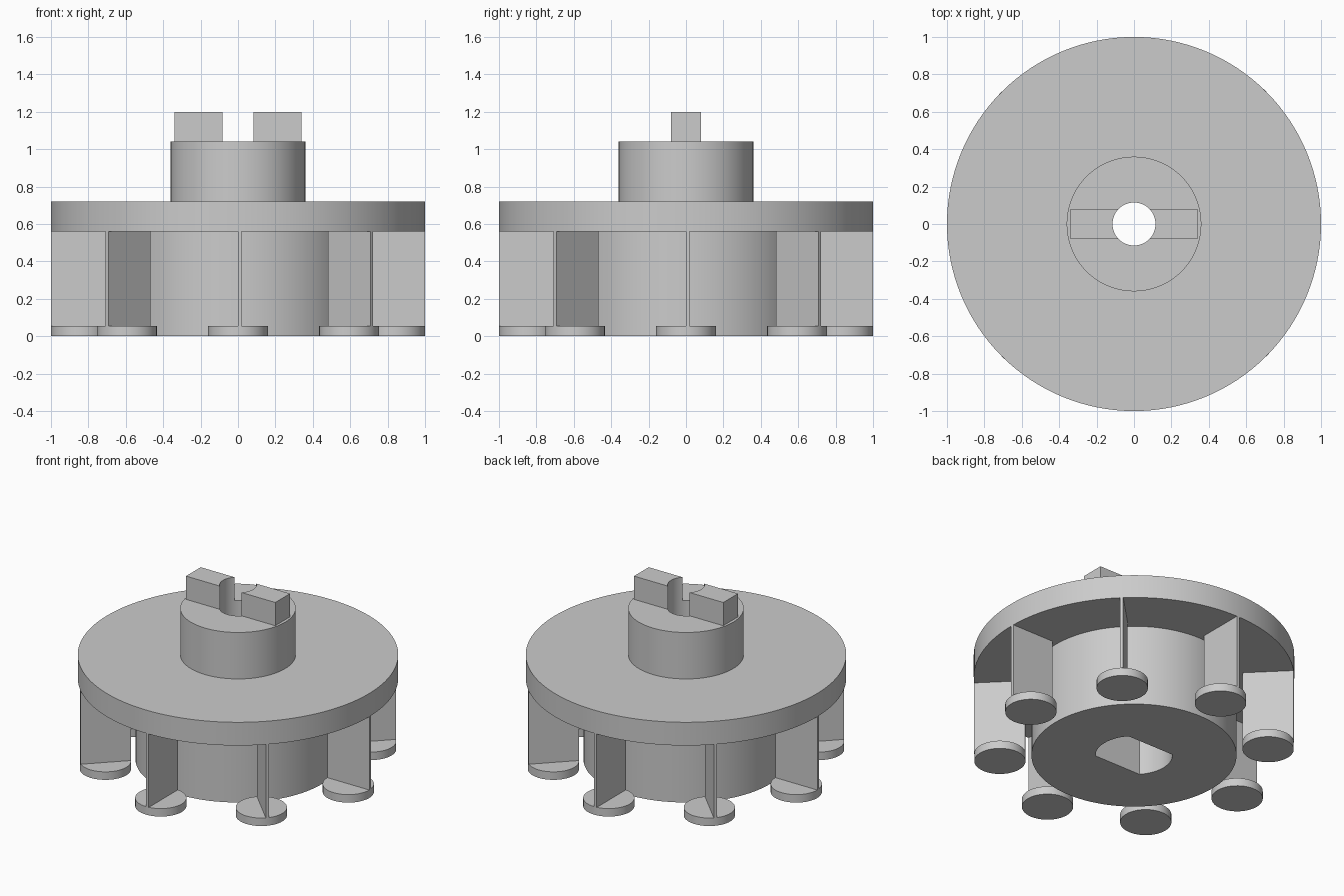
import bpy
import bmesh
from math import radians, pi, sin, cos, asin
from mathutils import Matrix, Vector

cube = bpy.data.objects.get("Cube")
if cube:
    bpy.data.objects.remove(cube, do_unlink=True)

# Single plain grey material
GREY = (0.6, 0.6, 0.6, 1.0)
grey = bpy.data.materials.new("plain grey")
grey.use_nodes = True
grey.diffuse_color = GREY
grey.node_tree.nodes["Principled BSDF"].inputs["Base Color"].default_value = GREY


def prism(name, outline, z0, z1, turn=0.0):
    """Extrude a closed 2D outline from z0 to z1, then turn it about z."""
    bm = bmesh.new()
    face = bm.faces.new([bm.verts.new((x, y, z0)) for x, y in outline])
    top = bmesh.ops.extrude_face_region(bm, geom=[face])["geom"]
    verts = [v for v in top if isinstance(v, bmesh.types.BMVert)]
    bmesh.ops.translate(bm, verts=verts, vec=Vector((0, 0, z1 - z0)))
    bmesh.ops.rotate(bm, verts=bm.verts, matrix=Matrix.Rotation(turn, 3, "Z"))
    bmesh.ops.recalc_face_normals(bm, faces=bm.faces)
    mesh = bpy.data.meshes.new(name)
    bm.to_mesh(mesh)
    bm.free()
    mesh.materials.append(grey)
    obj = bpy.data.objects.new(name, mesh)
    bpy.context.collection.objects.link(obj)
    return obj


def arc(radius, start, end, steps, cx=0.0):
    return [(cx + radius * cos(start + (end - start) * i / steps),
             radius * sin(start + (end - start) * i / steps))
            for i in range(steps + 1)]


def circle(radius, steps=96, cx=0.0):
    return arc(radius, 0, 2 * pi, steps, cx)[:-1]


def rectangle(x0, x1, y0, y1):
    return [(x0, y0), (x1, y0), (x1, y1), (x0, y1)]


def select_only(obj):
    bpy.ops.object.select_all(action="DESELECT")
    obj.select_set(True)
    bpy.context.view_layer.objects.active = obj


def cut(obj, cutter):
    mod = obj.modifiers.new("cut", "BOOLEAN")
    mod.operation = "DIFFERENCE"
    mod.solver = "EXACT"
    mod.object = cutter
    select_only(obj)
    bpy.ops.object.modifier_apply(modifier=mod.name)


def smooth(obj):
    select_only(obj)
    bpy.ops.object.shade_smooth_by_angle(angle=radians(30))


# Turned body: hub, flange disc and upper boss
hub = prism("hub", circle(0.64), 0, 0.56)
disc = prism("flange_disc", circle(1.0, 128), 0.56, 0.72)
boss = prism("boss", circle(0.36), 0.72, 1.04)

# Drive key across the boss, split in two by the bore
key = prism("drive_key", rectangle(-0.34, 0.34, -0.08, 0.08), 1.04, 1.2)

# Round bore through the upper parts
bore = prism("bore_cutter", circle(0.115, 64), 0.3, 1.4)
for part in (disc, boss, key):
    cut(part, bore)

# Shaft socket under the hub: a circle with two flats
flat = asin(0.16 / 0.24)
outline = arc(0.24, -flat, flat, 16) + arc(0.24, pi - flat, pi + flat, 16)
socket = prism("socket_cutter", outline, -0.2, 0.8)
cut(hub, socket)

for cutter in (bore, socket):
    bpy.data.objects.remove(cutter, do_unlink=True)
for part in (hub, disc, boss, key):
    smooth(part)

# Eight thin radial blades, each standing on a round foot
for i in range(8):
    turn = i * pi / 4
    prism(f"blade_{i + 1}", rectangle(0.68, 1.0, 0, 0.02), 0.055, 0.56, turn)
    smooth(prism(f"foot_{i + 1}", circle(0.16, 48, 0.84), 0, 0.055, turn))
